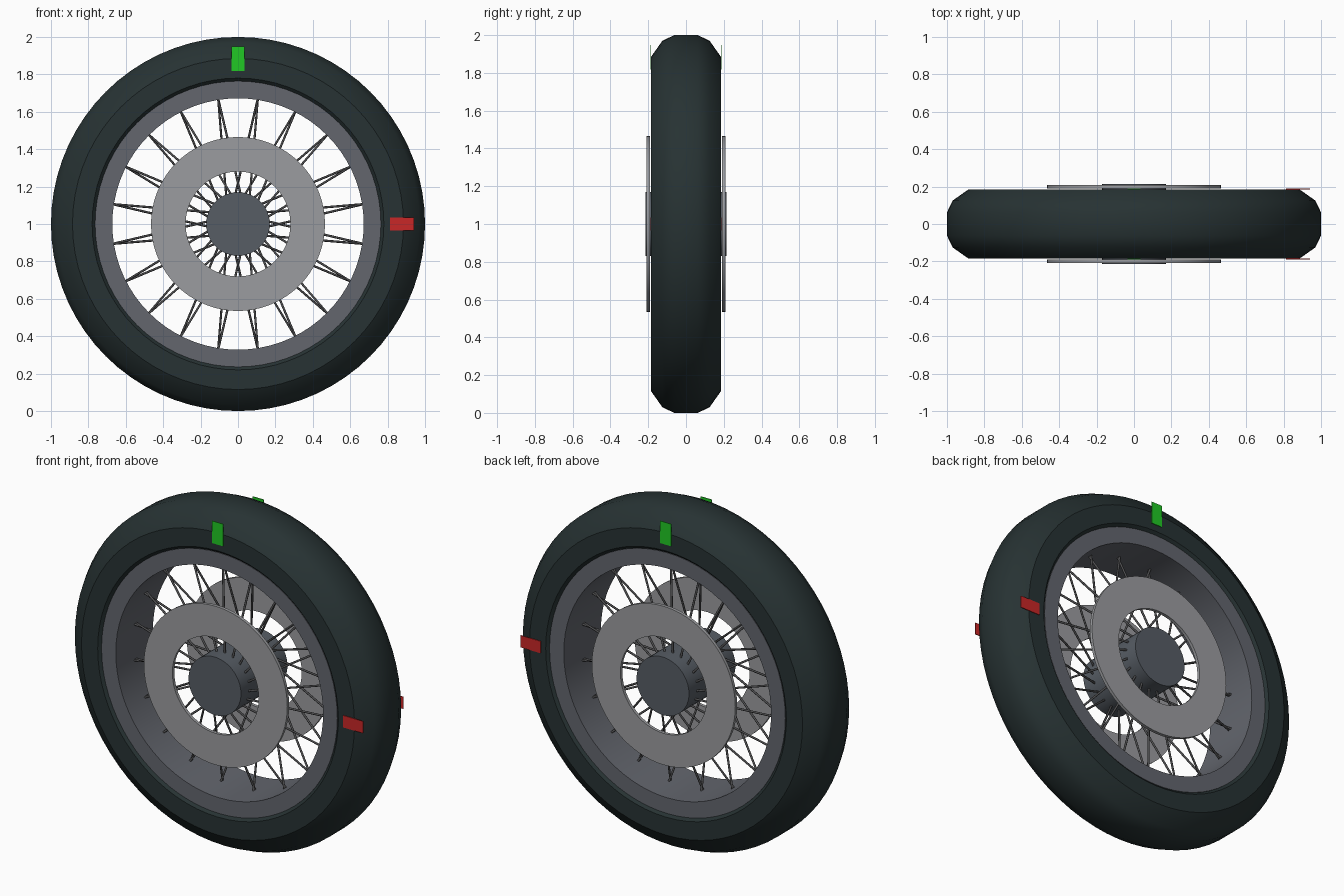
import bpy, bmesh, math
from mathutils import Vector, Matrix

if "Cube" in bpy.data.objects:
    bpy.data.objects.remove(bpy.data.objects["Cube"])

CENTRE = Vector((0, 0, 1))


def material(name, r, g, b):
    m = bpy.data.materials.new(name)
    m.use_nodes = True
    m.diffuse_color = (r, g, b, 1)
    m.node_tree.nodes["Principled BSDF"].inputs["Base Color"].default_value = (r, g, b, 1)
    return m


RUBBER = material("dark rubber", 0.02, 0.032, 0.033)
RIM = material("rim grey", 0.125, 0.133, 0.155)
HUB = material("hub grey", 0.095, 0.11, 0.13)
DISC = material("disc grey", 0.33, 0.335, 0.35)
SPOKE = material("spoke grey", 0.075, 0.075, 0.078)
GREEN = material("marker green", 0.015, 0.58, 0.018)
RED = material("marker red", 0.58, 0.02, 0.02)


def finish(bm, name, mat, smooth=None):
    bmesh.ops.recalc_face_normals(bm, faces=bm.faces)
    mesh = bpy.data.meshes.new(name)
    bm.to_mesh(mesh)
    bm.free()
    mesh.materials.append(mat)
    ob = bpy.data.objects.new(name, mesh)
    bpy.context.collection.objects.link(ob)
    if smooth:
        bpy.ops.object.select_all(action="DESELECT")
        ob.select_set(True)
        bpy.context.view_layer.objects.active = ob
        bpy.ops.object.shade_smooth_by_angle(angle=math.radians(smooth))
    return ob


def lathe(name, profile, mat, steps=72):
    """Revolve a closed (radius, y) outline about the axle."""
    bm = bmesh.new()
    verts = [bm.verts.new(CENTRE + Vector((r, y, 0))) for r, y in profile]
    edges = [bm.edges.new((v, verts[i - 1])) for i, v in enumerate(verts)]
    bmesh.ops.spin(bm, geom=verts + edges, cent=CENTRE, axis=(0, 1, 0),
                   angle=math.tau, steps=steps, use_merge=True)
    bmesh.ops.remove_doubles(bm, verts=bm.verts, dist=0.0005)
    return finish(bm, name, mat, 33)


def ring(name, inner, outer, y0, y1, mat):
    return lathe(name, [(inner, y0), (outer, y0), (outer, y1), (inner, y1)], mat)


def polar(r, degrees, y):
    a = math.radians(degrees)
    return CENTRE + Vector((r * math.cos(a), y, r * math.sin(a)))


# Tyre: half outline mirrored across the wheel's middle plane
half = [(0.76, 0.165), (0.78, 0.185), (0.885, 0.185), (0.97, 0.125), (1.0, 0.062)]
lathe("tyre", half + [(r, -y) for r, y in reversed(half)], RUBBER)

# Rim barrel
ring("rim", 0.672, 0.764, -0.172, 0.172, RIM)

# Hub drum
bm = bmesh.new()
bmesh.ops.create_cone(bm, cap_ends=True, segments=48, radius1=0.17, radius2=0.17, depth=0.43,
                      matrix=Matrix.Translation(CENTRE) @ Matrix.Rotation(math.pi / 2, 4, "X"))
finish(bm, "hub", HUB, 33)

# Spokes: each flange leans its set the opposite way, meeting in pairs at the rim
bm = bmesh.new()
for side in (-1, 1):
    for k in range(20):
        angle = 9 + 18 * k
        start = polar(0.165, angle + side * 13.5, side * 0.14)
        end = polar(0.68, angle, -side * 0.01)
        line = end - start
        place = Matrix.Translation((start + end) / 2) @ line.to_track_quat("Z", "Y").to_matrix().to_4x4()
        bmesh.ops.create_cone(bm, cap_ends=True, segments=8, radius1=0.006, radius2=0.006,
                              depth=line.length, matrix=place)
finish(bm, "spokes", SPOKE, 50)

# Brake discs and painted markers on both sides
for side, label in ((-1, "front"), (1, "back")):
    ring(label + "_brake_disc", 0.28, 0.465, side * 0.19, side * 0.208, DISC)
    for colour, mat, centre, size in (
            ("green", GREEN, (0, 1.883), (0.07, 0.13)),
            ("red", RED, (0.877, 1.0), (0.13, 0.07))):
        bm = bmesh.new()
        place = Matrix.Translation((centre[0], side * 0.187, centre[1]))
        bmesh.ops.create_cube(bm, size=1, matrix=place @ Matrix.Diagonal((size[0], 0.004, size[1], 1)))
        finish(bm, f"{label}_{colour}_marker", mat)
